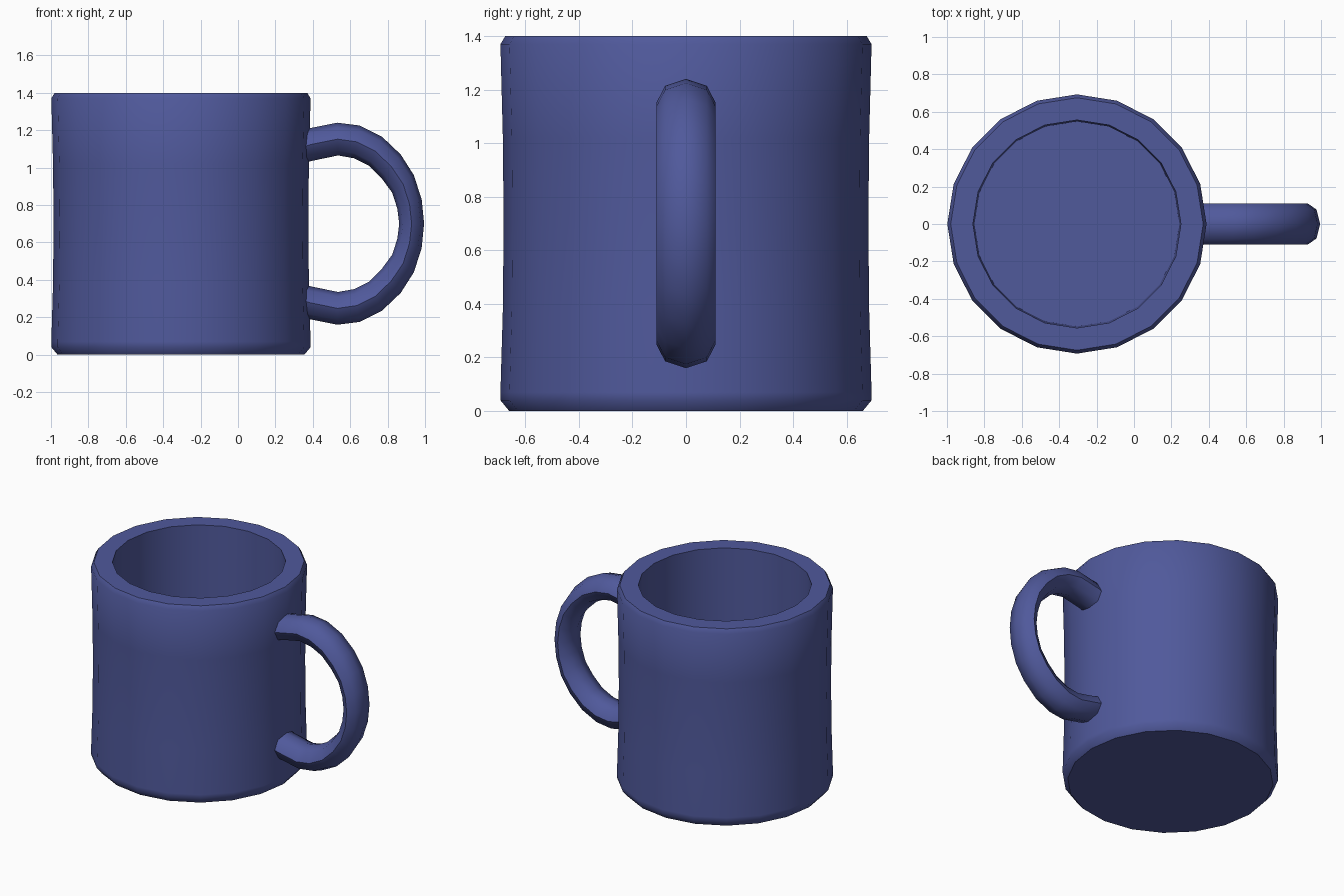
import bpy, bmesh, math
from mathutils import Vector

if "Cube" in bpy.data.objects:
    bpy.data.objects.remove(bpy.data.objects["Cube"])

mat = bpy.data.materials.new("blue_glaze")
mat.diffuse_color = (0.08, 0.10, 0.33, 1)
mat.use_nodes = True
mat.node_tree.nodes["Principled BSDF"].inputs["Base Color"].default_value = mat.diffuse_color


def loft(name, rings, caps):
    """Skin a list of closed point rings, optionally closing both ends."""
    bm = bmesh.new()
    loops = [[bm.verts.new(p) for p in ring] for ring in rings]
    n = len(loops[0])
    for a, b in zip(loops, loops[1:]):
        for i in range(n):
            j = (i + 1) % n
            bm.faces.new((a[i], a[j], b[j], b[i]))
    if caps:
        bm.faces.new(loops[0][::-1])
        bm.faces.new(loops[-1])
    bmesh.ops.recalc_face_normals(bm, faces=bm.faces)
    mesh = bpy.data.meshes.new(name)
    bm.to_mesh(mesh)
    bm.free()
    obj = bpy.data.objects.new(name, mesh)
    bpy.context.collection.objects.link(obj)
    mesh.materials.append(mat)
    bpy.ops.object.select_all(action='DESELECT')
    obj.select_set(True)
    bpy.context.view_layer.objects.active = obj
    bpy.ops.object.shade_smooth_by_angle(angle=math.radians(50))
    return obj


# Cup body: (radius, height) from the base, up the outside and down the inside
CX, SIDES = -0.305, 20
profile = [(0.66, 0), (0.693, 0.04), (0.693, 0.07), (0.684, 0.38), (0.681, 0.70),
           (0.684, 1.02), (0.693, 1.37), (0.675, 1.40), (0.556, 1.40), (0.548, 0.14)]
rings = []
for r, z in profile:
    rings.append([Vector((CX + r * math.cos(t), r * math.sin(t), z))
                  for t in (2 * math.pi * i / SIDES for i in range(SIDES))])
loft("cup_body", rings, True)

# Handle: outer and inner outline points (x, z) of the upper half, mirrored at z = 0.7
outer = [(0.31, 1.185), (0.38, 1.21), (0.53, 1.24), (0.65, 1.225), (0.77, 1.165),
         (0.87, 1.07), (0.94, 0.96), (0.982, 0.83), (0.995, 0.70)]
inner = [(0.33, 1.015), (0.39, 1.035), (0.535, 1.065), (0.62, 1.05), (0.70, 1.01),
         (0.77, 0.94), (0.825, 0.865), (0.852, 0.78), (0.862, 0.70)]
pairs = list(zip(outer, inner))
pairs += [((o[0], 1.4 - o[1]), (i[0], 1.4 - i[1])) for o, i in pairs[-2::-1]]
rings = []
for o, i in pairs:
    o, i = Vector((o[0], 0, o[1])), Vector((i[0], 0, i[1]))
    mid, half = (o + i) / 2, (o - i) / 2
    rings.append([mid + half * math.cos(t) + Vector((0, 0.11 * math.sin(t), 0))
                  for t in (math.pi * k / 4 for k in range(8))])
loft("handle", rings, True)
